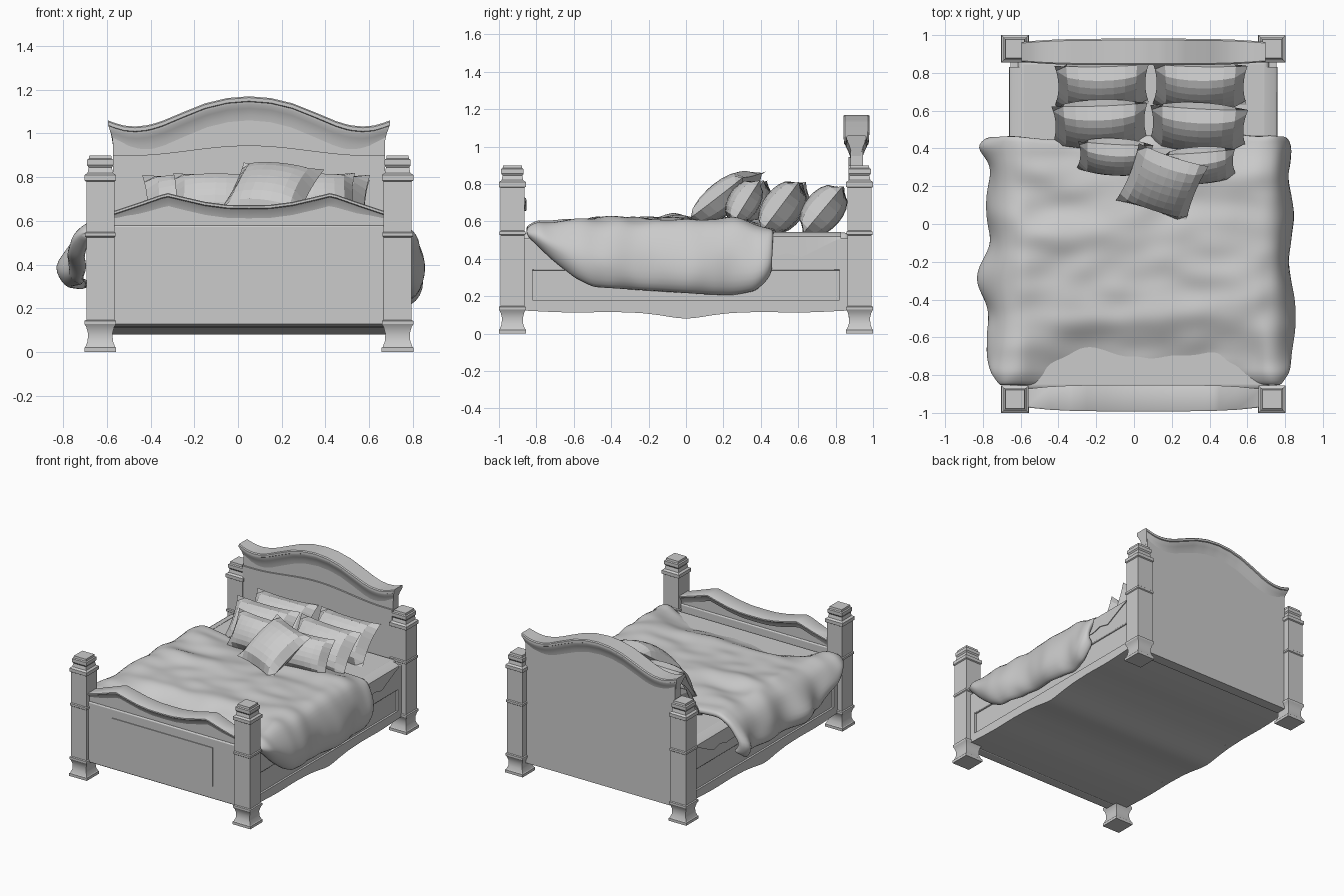
import bpy, bmesh, math
from mathutils import Vector, Matrix, noise

if "Cube" in bpy.data.objects:
    bpy.data.objects.remove(bpy.data.objects["Cube"])

CX = 0.05                      # bed frame centre line
SIDES = (-1, 1)


def make(name, verts, faces, recalc=True):
    me = bpy.data.meshes.new(name)
    me.from_pydata([tuple(v) for v in verts], [], faces)
    if recalc:
        bm = bmesh.new()
        bm.from_mesh(me)
        bmesh.ops.remove_doubles(bm, verts=bm.verts, dist=1e-5)
        bmesh.ops.recalc_face_normals(bm, faces=bm.faces)
        bm.to_mesh(me)
        bm.free()
    ob = bpy.data.objects.new(name, me)
    bpy.context.collection.objects.link(ob)
    return ob


def loft(name, rings):
    n = len(rings[0])
    verts = [v for r in rings for v in r]
    faces = [(i * n + j, i * n + (j + 1) % n, (i + 1) * n + (j + 1) % n, (i + 1) * n + j)
             for i in range(len(rings) - 1) for j in range(n)]
    faces += [tuple(range(n)), tuple(range(len(verts) - n, len(verts)))]
    return make(name, verts, faces)


def box(name, x0, x1, y0, y1, z0, z1, bevel=0.0, seg=2):
    ob = loft(name, [[(x0, y0, z), (x1, y0, z), (x1, y1, z), (x0, y1, z)] for z in (z0, z1)])
    if bevel:
        m = ob.modifiers.new("bevel", 'BEVEL')
        m.width, m.segments = bevel, seg
    return ob


def table(t, k):
    if k <= t[0][0]:
        return t[0][1]
    for (a, va), (b, vb) in zip(t, t[1:]):
        if k <= b:
            return va + (vb - va) * (k - a) / (b - a)
    return t[-1][1]


def span(a, b, n):
    return [a + (b - a) * i / n for i in range(n + 1)]


def wall(name, half, n, y0, y1, zbot, ztop):
    # upright board across the bed with curved top
    return loft(name, [[(CX + d, y0, zbot), (CX + d, y1, zbot),
                        (CX + d, y1, ztop(abs(d))), (CX + d, y0, ztop(abs(d)))]
                       for d in span(-half, half, n)])


def crown(name, ds, yc, top, profile, depth):
    # moulding swept along a curved top; profile = (drop, half depth, end inset)
    rings = []
    for d in ds:
        k = depth(abs(d))
        front = [(dz, -h * k, e) for dz, h, e in profile]
        back = [(dz, h * k, e) for dz, h, e in reversed(profile)]
        rings.append([(CX + d * (1 - e), yc + y, top(abs(d)) - dz) for dz, y, e in front + back])
    return loft(name, rings)


# Corner posts
post = [(0, .073), (.02, .073), (.024, .068), (.05, .058), (.085, .056), (.115, .064), (.128, .072),
        (.143, .072), (.147, .064), (.525, .064), (.53, .07), (.545, .07), (.55, .064), (.78, .064),
        (.785, .072), (.81, .072), (.82, .058), (.845, .053), (.855, .06), (.88, .06), (.885, .052),
        (.9, .05)]
for sx in SIDES:
    for sy in SIDES:
        px, py = CX + sx * .68, sy * .928
        loft("corner_post", [[(px - h, py - h, z), (px + h, py - h, z), (px + h, py + h, z),
                              (px - h, py + h, z)] for z, h in post])

# Headboard
HEAD = [(0, 1.17), (.1, 1.162), (.2, 1.138), (.3, 1.098), (.4, 1.056), (.46, 1.038), (.52, 1.032),
        (.57, 1.036), (.61, 1.047), (.645, 1.06)]
head_top = lambda d: table(HEAD, d)
wall("headboard_panel", .622, 48, .88, .945, .085, lambda d: head_top(d) - .05)
wall("headboard_lower_panel", .622, 48, .868, .9, .085,
     lambda d: .90 + .045 * (.5 + .5 * math.cos(math.pi * min(1, d / .55))))
crown("headboard_crown", span(-.645, .645, 52), .911, head_top,
      [(.11, .033, .035), (.085, .038, .033), (.055, .05, .02), (.035, .062, .008), (.025, .063, .004),
       (.022, .07, 0), (.006, .07, 0), (0, .062, 0)], lambda d: 1 - .25 * (d / .645) ** 4)

# Footboard
FOOT = [(0, .672), (.1, .674), (.2, .687), (.3, .71), (.37, .727), (.4, .72), (.5, .685), (.62, .645)]
foot_top = lambda d: table(FOOT, d)
wall("footboard_upper_panel", .622, 36, -.955, -.9, .5, lambda d: foot_top(d) - .03)
box("footboard_panel", CX - .622, CX + .622, -.967, -.89, .125, .58, .008)
crown("footboard_crown", [s * d for s, r in ((-1, FOOT[::-1]), (1, FOOT[1:])) for d, _ in r], -.922,
      foot_top, [(.06, .034, .01), (.04, .042, .008), (.018, .058, 0), (.014, .07, 0), (.004, .07, 0),
                 (0, .062, 0)], lambda d: 1 - .3 * (d / .62) ** 4)
box("footboard_raised_panel", CX - .418, CX + .418, -.973, -.95, .222, .512)

# Bed base with scalloped lower edge
BOTTOM = [(0, .08), (.06, .085), (.15, .1), (.25, .111), (.4, .116), (.6, .112), (.72, .116), (.9, .125)]
bot = lambda y: table(BOTTOM, abs(y))


def length(name, x0, x1, y0, y1, zb, zt, n=36):
    return loft(name, [[(x0, y, zb(y)), (x1, y, zb(y)), (x1, y, zt), (x0, y, zt)]
                       for y in span(y0, y1, n)])


length("bed_base", CX - .69, CX + .69, -.89, .89, bot, .5)
for s in SIDES:
    x0, x1 = sorted((CX + s * .66, CX + s * .705))
    length("side_rail_lower", x0, x1, -.87, .87, bot, .18)
    box("side_rail_upper", x0, x1, -.87, .87, .338, .51, .006)
    for sy in SIDES:
        a, b = sorted((sy * .82, sy * .87))
        box("side_rail_stile", x0, x1, a, b, .17, .35)

# Mattress and the sheet hanging over each rail
box("mattress", CX - .665, CX + .665, -.88, .875, .3, .54, .03, 4)
SHEET = [(.3, .42), (.46, .41), (.54, .43), (.62, .41), (.7, .45), (.78, .49), (.84, .515)]
for s in SIDES:
    rings = []
    for y in span(.3, .83, 20):
        low = table(SHEET, y)
        p = [(.64, .542), (.69, .53), (.708, .518), (.711, low), (.704, low), (.66, .5)]
        rings.append([(CX + s * d, y, z) for d, z in p])
    loft("hanging_sheet", rings)

# Duvet: draped sheet with thickness
LOW_R = [(-.86, .53), (-.72, .39), (-.6, .29), (-.5, .24), (-.2, .22), (.1, .2), (.25, .195),
         (.38, .22), (.44, .28), (.48, .36)]
LOW_L = [(-.86, .53), (-.72, .42), (-.5, .31), (-.2, .28), (.2, .29), (.38, .28), (.48, .36)]
TOP = [(-.86, .57), (-.8, .605), (-.65, .61), (-.5, .612), (-.3, .61), (-.05, .625), (.2, .605),
       (.4, .6), (.48, .575)]
SIDE = [(.02, -.03), (.07, .02), (.2, .055), (.4, .085), (.6, .1), (.8, .095), (.94, .065), (1, .025)]
hump = lambda y, c, w: math.exp(-((y - c) / w) ** 2)


def top_z(x, y):
    folds = noise.noise(Vector((x * 2.5, y * 6, 1))) * .035 + noise.noise(Vector((x * 6, y * 9, 4))) * .012
    # hollow sinking towards the footboard
    t = min(1, max(0, (-.48 - y) / .33))
    mid = max(0, 1 - (abs(x - CX) / .68) ** 4)
    return table(TOP, y) + folds - .11 * t * t * (3 - 2 * t) * mid


ys = span(-.86, .47, 40)
grid = []
for y in ys:
    row = []
    bl = .055 * hump(y, .42, .07) + .055 * hump(y, -.3, .12) + .01 * math.sin(y * 17)
    br = .004 + .03 * hump(y, -.55, .13) + .012 * math.sin(y * 14 + 1)
    taper = 1 - .6 * hump(y, -.86, .05) - .4 * hump(y, .48, .04)
    for s, edge, low, b in ((-1, -.675, LOW_L, bl), (1, .73, LOW_R, br)):
        zt, zb = top_z(edge, y), table(low, y)
        pts = []
        for f, o in SIDE:
            wob = noise.noise(Vector((s * 3, y * 7, f * 3))) * .03
            out = (o + (b if o > 0 else 0) * min(1, f * 1.7) + wob * f) * taper
            drop = f ** .7 if s < 0 else f
            pts.append(Vector((edge + s * out, y, zt + (zb - zt) * drop)))
        if s < 0:
            row += pts[::-1]
            row += [Vector((x, y + .02 * math.sin(x * 5) * hump(y, .47, .1), top_z(x, y)))
                    for x in span(-.6, .66, 24)]
        else:
            row += pts
    grid.append(row)
n = len(grid[0])
duvet = make("duvet", [v for r in grid for v in r],
             [(i * n + j, i * n + j + 1, (i + 1) * n + j + 1, (i + 1) * n + j)
              for i in range(len(grid) - 1) for j in range(n - 1)], False)
m = duvet.modifiers.new("thickness", 'SOLIDIFY')
m.thickness, m.offset = .04, -1
m = duvet.modifiers.new("soft", 'SUBSURF')
m.levels = m.render_levels = 1


# Low-poly pillows
def pillow(name, loc, w, h, t, tilt, turn=0, roll=0, k=8):
    verts, faces = [], []
    for side in SIDES:
        base = len(verts)
        for v in span(-1, 1, k):
            for u in span(-1, 1, k):
                puff = max(0, (1 - u * u) * (1 - v * v)) ** .5
                verts.append(Vector((w * u * (1 - .08 * (1 - v * v) * u * u),
                                     h * v * (1 - .08 * (1 - u * u) * v * v), side * t * puff)))
        for i in range(k):
            for j in range(k):
                a = base + i * (k + 1) + j
                faces.append((a, a + 1, a + k + 2, a + k + 1))
    ob = make(name, verts, faces)
    rot = [Matrix.Rotation(math.radians(a), 4, ax) for a, ax in ((turn, 'Z'), (tilt, 'X'), (roll, 'Z'))]
    ob.matrix_world = Matrix.Translation(loc) @ rot[0] @ rot[1] @ rot[2]


pillow("back_pillow", (-.17, .735, .66), .25, .165, .105, 50, 1)
pillow("back_pillow", (.35, .735, .66), .25, .165, .105, 50, -1)
pillow("middle_pillow", (-.18, .53, .675), .255, .17, .105, 53, 2)
pillow("middle_pillow", (.34, .515, .675), .26, .17, .105, 53, -3)
pillow("small_pillow", (-.1, .355, .705), .2, .135, .085, 58, -3)
pillow("small_pillow", (.34, .31, .705), .2, .135, .085, 58, 4)
pillow("front_cushion", (.15, .215, .735), .195, .2, .09, 36, -12, -8)

# Shading: pillows stay faceted, the rest is smooth with sharp edges
bpy.ops.object.select_all(action='DESELECT')
for ob in bpy.context.scene.objects:
    if "pillow" not in ob.name and "cushion" not in ob.name and ob is not duvet:
        ob.select_set(True)
        bpy.context.view_layer.objects.active = ob
bpy.ops.object.shade_smooth_by_angle(angle=math.radians(30))
for p in duvet.data.polygons:
    p.use_smooth = True
